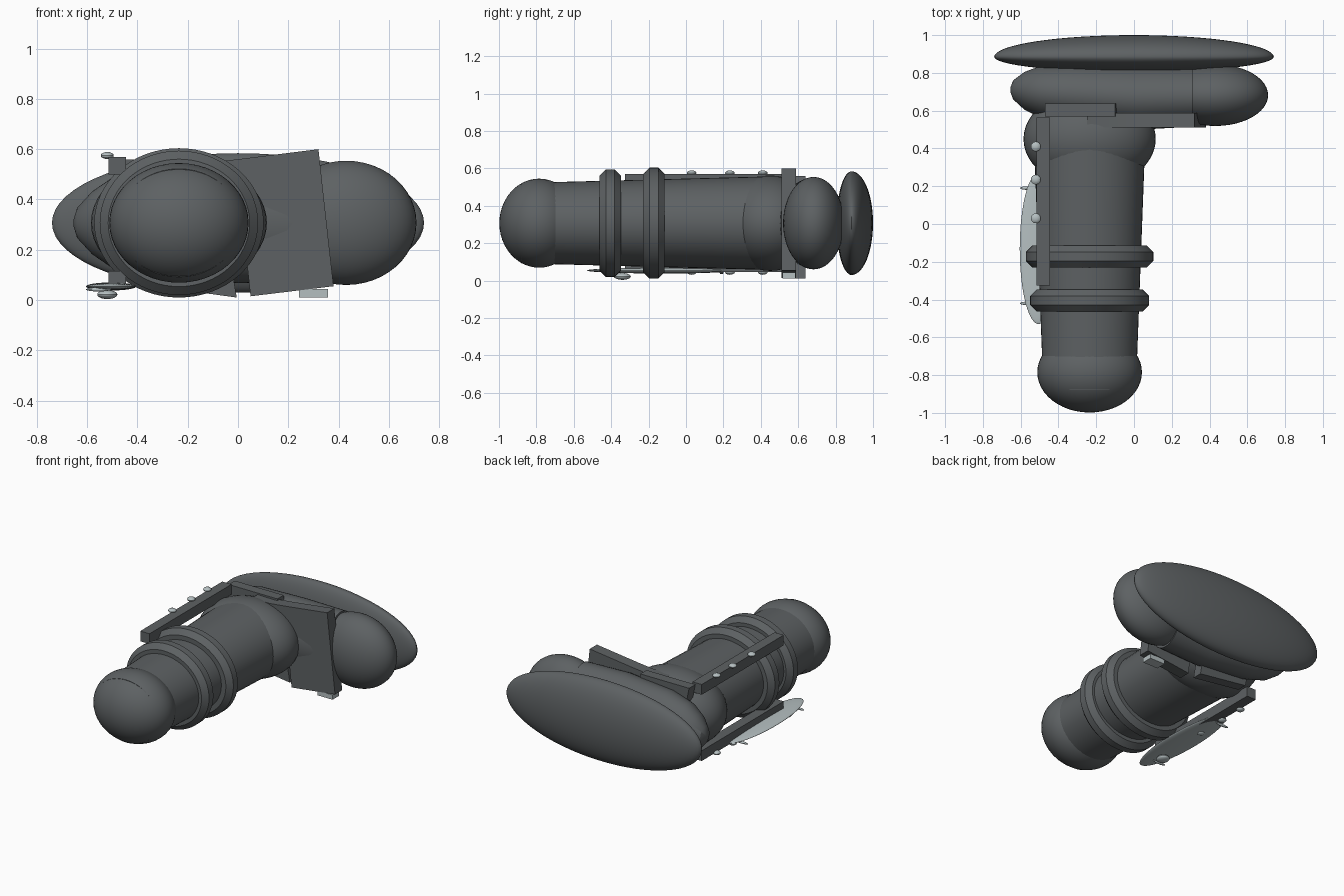
import bpy, bmesh, math
from mathutils import Vector, Matrix

if "Cube" in bpy.data.objects:
    bpy.data.objects.remove(bpy.data.objects["Cube"])


def material(name, col):
    m = bpy.data.materials.new(name)
    m.use_nodes = True
    m.diffuse_color = (*col, 1)
    m.node_tree.nodes["Principled BSDF"].inputs["Base Color"].default_value = (*col, 1)
    return m


DARK = material("dark grey", (0.11, 0.12, 0.125))
LIGHT = material("pale grey", (0.46, 0.52, 0.53))
LEG_X, MID_Z = -0.235, 0.307


def finish(name, bm, mat, angle=30):
    bmesh.ops.recalc_face_normals(bm, faces=bm.faces)
    me = bpy.data.meshes.new(name)
    bm.to_mesh(me)
    bm.free()
    me.materials.append(mat)
    ob = bpy.data.objects.new(name, me)
    bpy.context.collection.objects.link(ob)
    bpy.ops.object.select_all(action='DESELECT')
    ob.select_set(True)
    bpy.context.view_layer.objects.active = ob
    bpy.ops.object.shade_smooth_by_angle(angle=math.radians(angle))
    return ob


def ellipsoid(name, center, radii, mat=DARK, segs=48):
    bm = bmesh.new()
    bmesh.ops.create_uvsphere(bm, u_segments=segs, v_segments=segs // 2, radius=1)
    bmesh.ops.transform(bm, matrix=Matrix.Translation(center) @ Matrix.Diagonal((*radii, 1)), verts=bm.verts)
    return finish(name, bm, mat)


def box(name, center, size, mat=DARK):
    bm = bmesh.new()
    bmesh.ops.create_cube(bm, size=1)
    bmesh.ops.transform(bm, matrix=Matrix.Translation(center) @ Matrix.Diagonal((*size, 1)), verts=bm.verts)
    return finish(name, bm, mat)


def loft(name, sections, axis, segs=48, closed=False):
    """Join elliptical sections (center, horizontal radius, z radius) along an axis."""
    bm = bmesh.new()
    rings = []
    for c, rh, rz in sections:
        side = Vector((1, 0, 0)) if axis == 'Y' else Vector((0, 1, 0))
        rings.append([bm.verts.new(Vector(c) + side * rh * math.cos(t) + Vector((0, 0, rz * math.sin(t))))
                      for t in (2 * math.pi * i / segs for i in range(segs))])
    pairs = list(zip(rings, rings[1:])) + ([(rings[-1], rings[0])] if closed else [])
    for a, b in pairs:
        for i in range(segs):
            j = (i + 1) % segs
            bm.faces.new((a[i], a[j], b[j], b[i]))
    if not closed:
        bm.faces.new(rings[0])
        bm.faces.new(rings[-1])
    return finish(name, bm, DARK)


def plate(name, outline, y0, y1):
    """Extrude an outline in the xz plane from y0 to y1."""
    bm = bmesh.new()
    face = bm.faces.new([bm.verts.new((x, y0, z)) for x, z in outline])
    out = bmesh.ops.extrude_face_region(bm, geom=[face])
    moved = [v for v in out["geom"] if isinstance(v, bmesh.types.BMVert)]
    bmesh.ops.translate(bm, verts=moved, vec=(0, y1 - y0, 0))
    return finish(name, bm, DARK)


# Broad end disc, fuller on the outer side
disc = ellipsoid("end_disc", (0, 0.885, MID_Z), (0.74, 0.115, 0.277), segs=64)
for v in disc.data.vertices:
    if v.co.y < 0.885:
        v.co.y = 0.885 + (v.co.y - 0.885) * 0.7

# Foot body and rounded toe
foot = [(-0.655, 0.71, 0.01, 0.01), (-0.64, 0.71, 0.05, 0.06), (-0.58, 0.705, 0.1, 0.125),
        (-0.5, 0.7, 0.135, 0.18), (-0.35, 0.69, 0.16, 0.22), (0, 0.67, 0.172, 0.24),
        (0.31, 0.675, 0.16, 0.235)]
loft("foot_body", [((x, y, MID_Z), ry, rz) for x, y, ry, rz in foot], 'X')
ellipsoid("toe", (0.43, 0.682, MID_Z), (0.28, 0.163, 0.247))

# Leg shaft, ankle and rounded cap
loft("leg_shaft", [((LEG_X, -0.88, MID_Z), 0.245, 0.215), ((LEG_X, 0.45, MID_Z), 0.295, 0.25)], 'Y')
ellipsoid("ankle", (LEG_X, 0.45, MID_Z), (0.35, 0.26, 0.255))
ellipsoid("leg_cap", (LEG_X, -0.785, MID_Z), (0.277, 0.213, 0.238))

# Faceted rings round the leg
for name, y, rx, rz in (("upper_ring", -0.405, 0.315, 0.287), ("lower_ring", -0.172, 0.337, 0.297)):
    r = 0.062
    ring = []
    for k in range(8):
        a = math.pi * (k + 0.5) / 4
        d = r * (math.cos(a) - math.cos(math.pi / 8))
        ring.append(((LEG_X, y + r * math.sin(a), MID_Z), rx + d, rz + d))
    loft(name, ring, 'Y', 64, closed=True)

# Tilted plates across the instep
plate("front_plate", [(-0.25, 0.55), (-0.12, 0.547), (0, 0.56), (0.32, 0.6), (0.38, 0.055), (0.05, 0.015),
                      (0, 0.47)], 0.51, 0.588)
plate("back_plate", [(-0.47, 0.56), (-0.1, 0.56), (-0.005, 0.01), (-0.37, 0.06)], 0.57, 0.638)
box("plate_buckle", (0.3, 0.55, 0.027), (0.115, 0.07, 0.032), LIGHT)

# Side rails with studs
for name, z, stud_z in (("upper", 0.535, 0.575), ("lower", 0.08, 0.045)):
    box(name + "_rail", (-0.48, 0.12, z), (0.07, 0.89, 0.07))
    for i, y in enumerate((0.03, 0.235, 0.41)):
        ellipsoid(f"{name}_stud_{i + 1}", (-0.52, y, stud_z), (0.026, 0.026, 0.014), LIGHT, 16)

# Thin oval blade under the lower rail, with hub and pins
ellipsoid("oval_blade", (-0.505, -0.13, 0.054), (0.1, 0.4, 0.016), LIGHT)
ellipsoid("blade_hub", (-0.52, -0.34, 0.022), (0.04, 0.045, 0.018), LIGHT, 24)
for i, y in enumerate((-0.42, 0.19)):
    ellipsoid(f"blade_pin_{i + 1}", (-0.555, y, 0.042), (0.05, 0.01, 0.008), LIGHT, 16)
